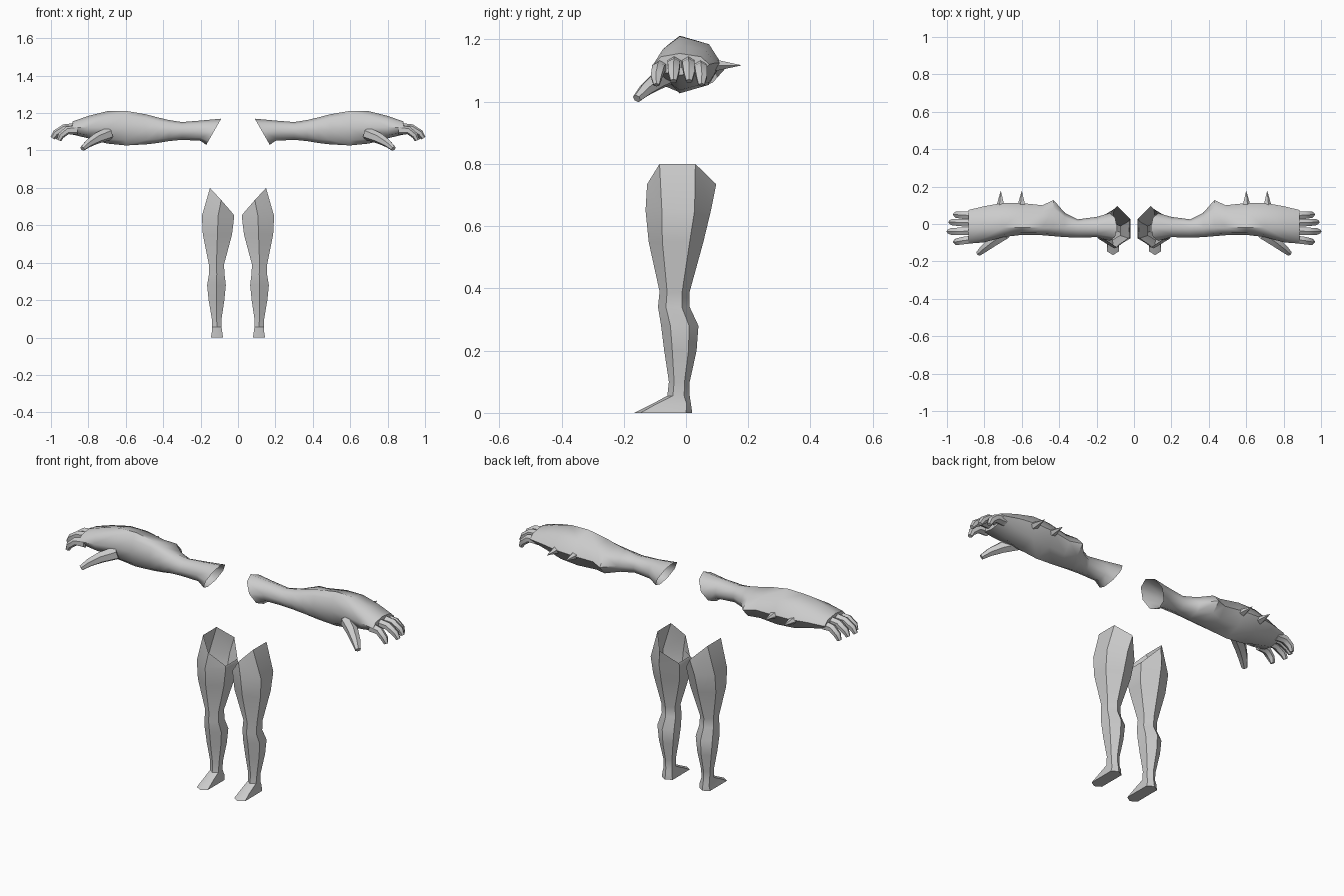
import bpy, bmesh, math
from mathutils import Vector

if "Cube" in bpy.data.objects:
    bpy.data.objects.remove(bpy.data.objects["Cube"])

skin = bpy.data.materials.new("grey_skin")
skin.diffuse_color = (0.6, 0.6, 0.6, 1)
skin.use_nodes = True
skin.node_tree.nodes["Principled BSDF"].inputs["Base Color"].default_value = skin.diffuse_color


def make_loft(name, rings, cap_start=False, cap_end=True, angle=50):
    """Skin a list of point rings and mirror the part to the other side."""
    bm = bmesh.new()
    loops = [[bm.verts.new(p) for p in ring] for ring in rings]
    n = len(loops[0])
    for a, b in zip(loops, loops[1:]):
        for i in range(n):
            j = (i + 1) % n
            bm.faces.new((a[i], a[j], b[j], b[i]))
    if cap_start:
        bm.faces.new(loops[0])
    if cap_end:
        bm.faces.new(loops[-1])
    bmesh.ops.recalc_face_normals(bm, faces=bm.faces)
    mesh = bpy.data.meshes.new(name)
    bm.to_mesh(mesh)
    bm.free()
    mesh.materials.append(skin)
    ob = bpy.data.objects.new(name, mesh)
    bpy.context.collection.objects.link(ob)
    bpy.context.view_layer.objects.active = ob
    ob.select_set(True)
    bpy.ops.object.shade_smooth_by_angle(angle=math.radians(angle))
    ob.select_set(False)
    ob.modifiers.new("mirror", 'MIRROR').use_mirror_merge = False
    return ob


def tube(path, n=6):
    """Rings around a path of (x, y, z, half width, half thickness)."""
    pts = [Vector(p[:3]) for p in path]
    rings = []
    for k, p in enumerate(path):
        d = (pts[min(k + 1, len(pts) - 1)] - pts[max(k - 1, 0)]).normalized()
        side = d.cross(Vector((0, 0, 1))).normalized()
        up = side.cross(d)
        rings.append([pts[k] + side * p[3] * math.cos(t) + up * p[4] * math.sin(t)
                      for t in (math.tau * (i + 0.5) / n for i in range(n))])
    return rings


# Leg: six-sided sections (z, inner x, outer x, front y, back y)
leg_rows = [
    (0.65, 0.02, 0.193, -0.13, 0.08), (0.55, 0.032, 0.188, -0.12, 0.056),
    (0.39, 0.075, 0.156, -0.085, 0.012), (0.34, 0.072, 0.155, -0.09, 0.012),
    (0.28, 0.065, 0.165, -0.08, 0.04), (0.20, 0.073, 0.157, -0.07, 0.034),
    (0.10, 0.088, 0.14, -0.055, 0.012), (0.055, 0.088, 0.138, -0.06, 0.012),
    (0.028, 0.084, 0.14, -0.11, 0.016), (0.0, 0.08, 0.145, -0.166, 0.02)]
leg_rings = [[(0.15, 0.03, 0.8), (0.09, 0.097, 0.735), (0.025, 0.03, 0.66),
              (0.025, -0.07, 0.66), (0.09, -0.125, 0.735), (0.15, -0.085, 0.8)]]
for z, x0, x1, y0, y1 in leg_rows:
    ring = []
    for i in range(6):
        t = math.radians(30 + 60 * i)
        u, v = math.cos(t) / math.cos(math.pi / 6), math.sin(t)
        if z < 0.05:                       # squarer outline for the foot
            v = math.copysign(abs(v) ** 0.35, v)
            if v < 0 and abs(u) < 0.1:
                u = 0
        ring.append(((x0 + x1) / 2 + u * (x1 - x0) / 2,
                     (y0 + y1) / 2 + v * (y1 - y0) / 2, z))
    leg_rings.append(ring)
make_loft("leg", leg_rings)

# Arm: eight-sided sections (x, front y, back y, bottom z, top z)
arm_rows = [
    (0.13, -0.09, 0.058, 1.03, 1.17), (0.20, -0.07, 0.038, 1.052, 1.16),
    (0.30, -0.073, 0.025, 1.057, 1.152), (0.37, -0.07, 0.06, 1.05, 1.163),
    (0.43, -0.065, 0.128, 1.04, 1.177), (0.49, -0.06, 0.10, 1.033, 1.193),
    (0.60, -0.058, 0.112, 1.027, 1.212), (0.70, -0.07, 0.113, 1.037, 1.21),
    (0.80, -0.098, 0.095, 1.065, 1.185), (0.885, -0.105, 0.075, 1.085, 1.155)]
arm_rings = []
for k, (x, y0, y1, z0, z1) in enumerate(arm_rows):
    ring, cy = [], -0.02
    for i in range(8):
        t = math.tau * i / 8
        c, s = math.cos(t), math.sin(t)
        ry = y1 - cy if c > 0 else cy - y0
        slant = -0.04 * s if k == 0 else 0   # angled open shoulder end
        ring.append((x + slant, cy + c * ry, (z0 + z1) / 2 + s * (z1 - z0) / 2))
    arm_rings.append(ring)
make_loft("arm", arm_rings)

# Fingers: base y, tip y, tip x, height offset
fingers = [("index_finger", -0.082, -0.095, 0.965, -0.012),
           ("middle_finger", -0.038, -0.04, 1.0, 0.0),
           ("ring_finger", 0.006, 0.01, 0.99, 0.0),
           ("little_finger", 0.045, 0.05, 0.965, -0.012)]
for name, ya, yb, tip, dz in fingers:
    reach = tip - 0.86
    make_loft(name, tube([
        (0.86, ya, 1.122 + dz, 0.024, 0.026),
        (0.86 + reach * 0.5, (ya + yb) / 2, 1.119 + dz, 0.023, 0.021),
        (0.86 + reach * 0.82, yb, 1.092 + dz, 0.02, 0.018),
        (tip - 0.008, yb, 1.066 + dz, 0.011, 0.012)]), cap_start=True)

# Thumb
make_loft("thumb", tube([
    (0.69, -0.05, 1.09, 0.035, 0.035), (0.755, -0.095, 1.065, 0.03, 0.03),
    (0.80, -0.13, 1.038, 0.024, 0.022), (0.832, -0.158, 1.01, 0.015, 0.014)]),
    cap_start=True)

# Forearm spikes
for name, x in (("rear_spike", 0.6), ("front_spike", 0.712)):
    rings = [[(x + r * math.cos(t), y, 1.117 + r * 0.8 * math.sin(t))
              for t in (math.tau * i / 5 for i in range(5))]
             for y, r in ((0.095, 0.024), (0.176, 0.001))]
    make_loft(name, rings, cap_start=True, angle=30)
